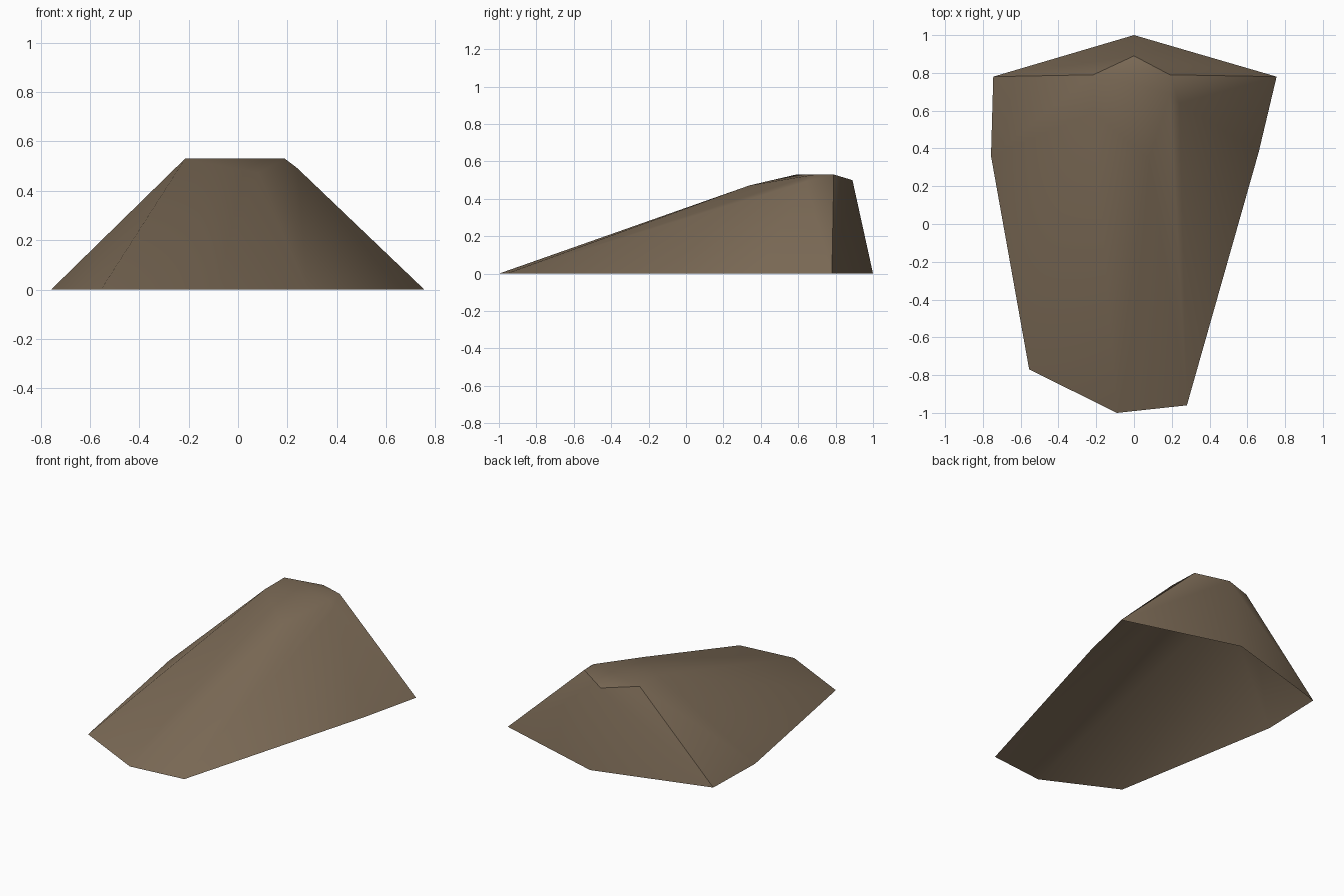
import bpy, bmesh, math

cube = bpy.data.objects.get("Cube")
if cube:
    bpy.data.objects.remove(cube, do_unlink=True)

# Single earthy brown material
brown = bpy.data.materials.new("rock_brown")
brown.use_nodes = True
colour = (0.20, 0.145, 0.093, 1)
brown.diffuse_color = colour
bsdf = brown.node_tree.nodes["Principled BSDF"]
bsdf.inputs["Base Color"].default_value = colour
bsdf.inputs["Roughness"].default_value = 0.9

# Footprint of the rock, then its crest
footprint = [(-0.09, -1), (0.28, -0.96), (0.66, 0.38), (0.755, 0.78),
             (0, 1), (-0.745, 0.78), (-0.757, 0.36), (-0.555, -0.77)]
crest = [(-0.215, 0.59, 0.53), (-0.215, 0.79, 0.53), (0.19, 0.79, 0.53),
         (0.19, 0.69, 0.53), (0.24, 0.64, 0.492), (0, 0.89, 0.5),
         (0.08, 0.34, 0.472)]

# Wrap a convex skin around the points and leave the underside open
bm = bmesh.new()
for p in [(x, y, 0) for x, y in footprint] + crest:
    bm.verts.new(p)
bmesh.ops.convex_hull(bm, input=bm.verts[:])
bmesh.ops.recalc_face_normals(bm, faces=bm.faces[:])
under = [f for f in bm.faces if all(v.co.z < 0.001 for v in f.verts)]
bmesh.ops.delete(bm, geom=under, context="FACES")

mesh = bpy.data.meshes.new("rock")
bm.to_mesh(mesh)
bm.free()
mesh.materials.append(brown)
rock = bpy.data.objects.new("rock", mesh)
bpy.context.collection.objects.link(rock)

# Soft shading with the hardest corners kept crisp
bpy.ops.object.select_all(action="DESELECT")
rock.select_set(True)
bpy.context.view_layer.objects.active = rock
bpy.ops.object.shade_smooth_by_angle(angle=math.radians(50))
